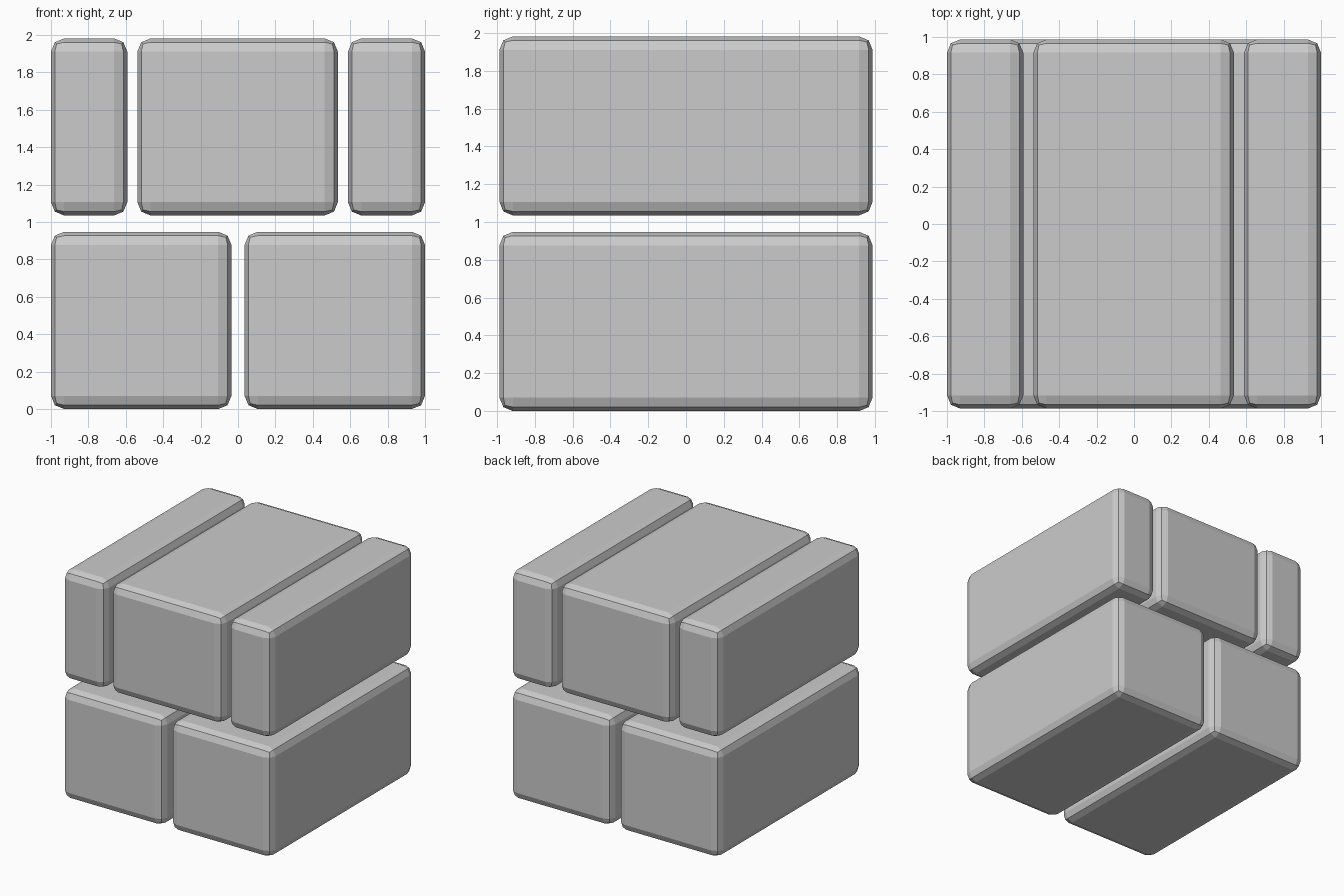
import bpy
import bmesh

if "Cube" in bpy.data.objects:
    bpy.data.objects.remove(bpy.data.objects["Cube"])

HALF_DEPTH = 0.987
BEVEL = 0.071


def brick(name, x0, x1, z0, z1):
    """Flat-shaded block with two-step rounded edges."""
    mesh = bpy.data.meshes.new(name)
    bm = bmesh.new()
    bmesh.ops.create_cube(bm, size=1)
    for v in bm.verts:
        v.co.x = x1 if v.co.x > 0 else x0
        v.co.y = HALF_DEPTH if v.co.y > 0 else -HALF_DEPTH
        v.co.z = z1 if v.co.z > 0 else z0
    bm.to_mesh(mesh)
    bm.free()
    obj = bpy.data.objects.new(name, mesh)
    bpy.context.collection.objects.link(obj)
    bevel = obj.modifiers.new("rounded_edges", 'BEVEL')
    bevel.width = BEVEL
    bevel.segments = 2
    return obj


# Lower course: two wide bricks
lower = [("lower_brick_left", -1.0, -0.035), ("lower_brick_right", 0.035, 1.0)]
for name, x0, x1 in lower:
    brick(name, x0, x1, 0.0, 0.948)

# Upper course: one full brick between two half bricks
upper = [("upper_brick_left", -1.0, -0.592),
         ("upper_brick_middle", -0.538, 0.534),
         ("upper_brick_right", 0.588, 1.0)]
for name, x0, x1 in upper:
    brick(name, x0, x1, 1.035, 1.982)
